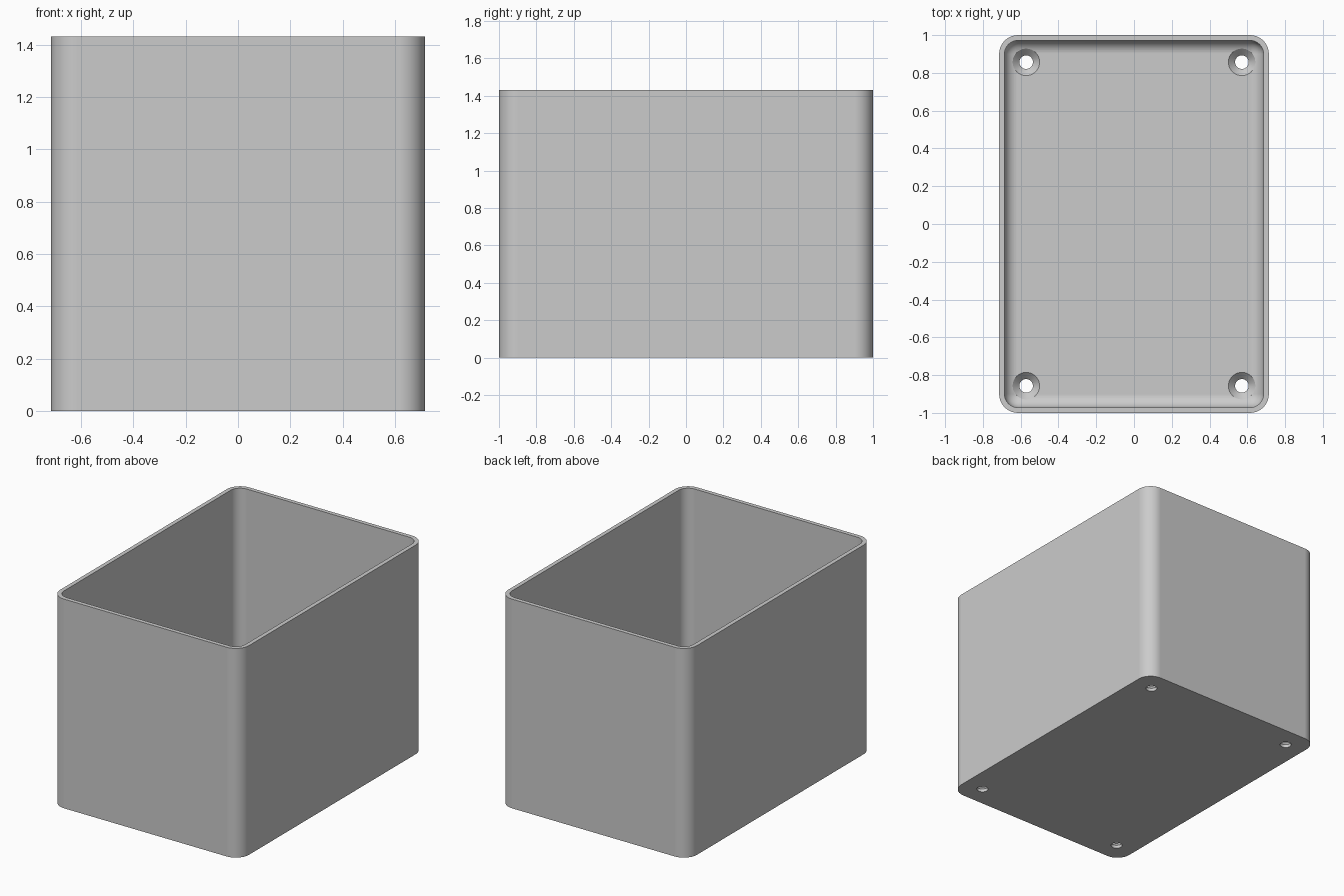
import bpy, bmesh, math
from mathutils import Matrix, Vector

old = bpy.data.objects.get("Cube")
if old:
    bpy.data.objects.remove(old, do_unlink=True)

HALF_X, HALF_Y, HEIGHT = 0.714, 1.0, 1.43
WALL, FLOOR = 0.0286, 0.057
OUTER_R, INNER_R = 0.1, 0.0714
HOLE_R, SINK_R, INSET = 0.036, 0.0714, 0.143

grey = bpy.data.materials.new("plain grey")
grey.use_nodes = True
colour = (0.6, 0.6, 0.6, 1)
grey.diffuse_color = colour
grey.node_tree.nodes["Principled BSDF"].inputs["Base Color"].default_value = colour


def add_object(name, bm):
    bmesh.ops.recalc_face_normals(bm, faces=bm.faces)
    mesh = bpy.data.meshes.new(name)
    bm.to_mesh(mesh)
    bm.free()
    mesh.materials.append(grey)
    obj = bpy.data.objects.new(name, mesh)
    bpy.context.collection.objects.link(obj)
    return obj


def rounded_box(name, hx, hy, z0, z1, radius, round_bottom):
    """Box with rounded upright edges and, if asked, a filleted bottom."""
    bm = bmesh.new()
    bmesh.ops.create_cube(bm, size=1)
    bmesh.ops.scale(bm, vec=(2 * hx, 2 * hy, z1 - z0), verts=bm.verts)
    bmesh.ops.translate(bm, vec=(0, 0, (z0 + z1) / 2), verts=bm.verts)
    edges = []
    for e in bm.edges:
        a, b = (v.co.z for v in e.verts)
        upright = abs(a - b) > 0.01
        if upright or (round_bottom and max(a, b) < z0 + 0.01):
            edges.append(e)
    bmesh.ops.bevel(bm, geom=edges, offset=radius, offset_type='OFFSET',
                    segments=10, profile=0.5, affect='EDGES')
    return add_object(name, bm)


def screw_cutter(name, x, y):
    """Through hole with a conical countersink, spun from its profile."""
    bm = bmesh.new()
    sink_z = FLOOR - (SINK_R - HOLE_R)
    profile = [(0, -0.05), (HOLE_R, -0.05), (HOLE_R, sink_z),
               (SINK_R, FLOOR), (SINK_R, FLOOR + 0.1), (0, FLOOR + 0.1)]
    verts = [bm.verts.new((r, 0, z)) for r, z in profile]
    edges = [bm.edges.new(pair) for pair in zip(verts, verts[1:])]
    bmesh.ops.spin(bm, geom=verts + edges, axis=(0, 0, 1), cent=(0, 0, 0),
                   angle=math.tau, steps=40)
    bmesh.ops.remove_doubles(bm, verts=bm.verts, dist=1e-5)
    bmesh.ops.transform(bm, matrix=Matrix.Translation(Vector((x, y, 0))), verts=bm.verts)
    return add_object(name, bm)


# Outer shell, hollow and screw holes
box = rounded_box("open_box", HALF_X, HALF_Y, 0, HEIGHT, OUTER_R, False)
cutters = [rounded_box("hollow_cutter", HALF_X - WALL, HALF_Y - WALL,
                       FLOOR, HEIGHT + 0.2, INNER_R, True)]
for sx in (-1, 1):
    for sy in (-1, 1):
        cutters.append(screw_cutter("screw_hole_cutter",
                                    sx * (HALF_X - INSET), sy * (HALF_Y - INSET)))

for cutter in cutters:
    mod = box.modifiers.new(cutter.name, 'BOOLEAN')
    mod.operation, mod.solver, mod.object = 'DIFFERENCE', 'EXACT', cutter

# Bake the cuts and remove the cutters
bpy.context.view_layer.update()
graph = bpy.context.evaluated_depsgraph_get()
cut_mesh = bpy.data.meshes.new_from_object(box.evaluated_get(graph))
box.modifiers.clear()
box.data = cut_mesh
cut_mesh.name = "open_box"
for cutter in cutters:
    bpy.data.objects.remove(cutter, do_unlink=True)

# Smooth rounded surfaces with crisp rims
bpy.ops.object.select_all(action='DESELECT')
box.select_set(True)
bpy.context.view_layer.objects.active = box
bpy.ops.object.shade_smooth_by_angle(angle=math.radians(30))
weighted = box.modifiers.new("even_shading", 'WEIGHTED_NORMAL')
weighted.keep_sharp = True
